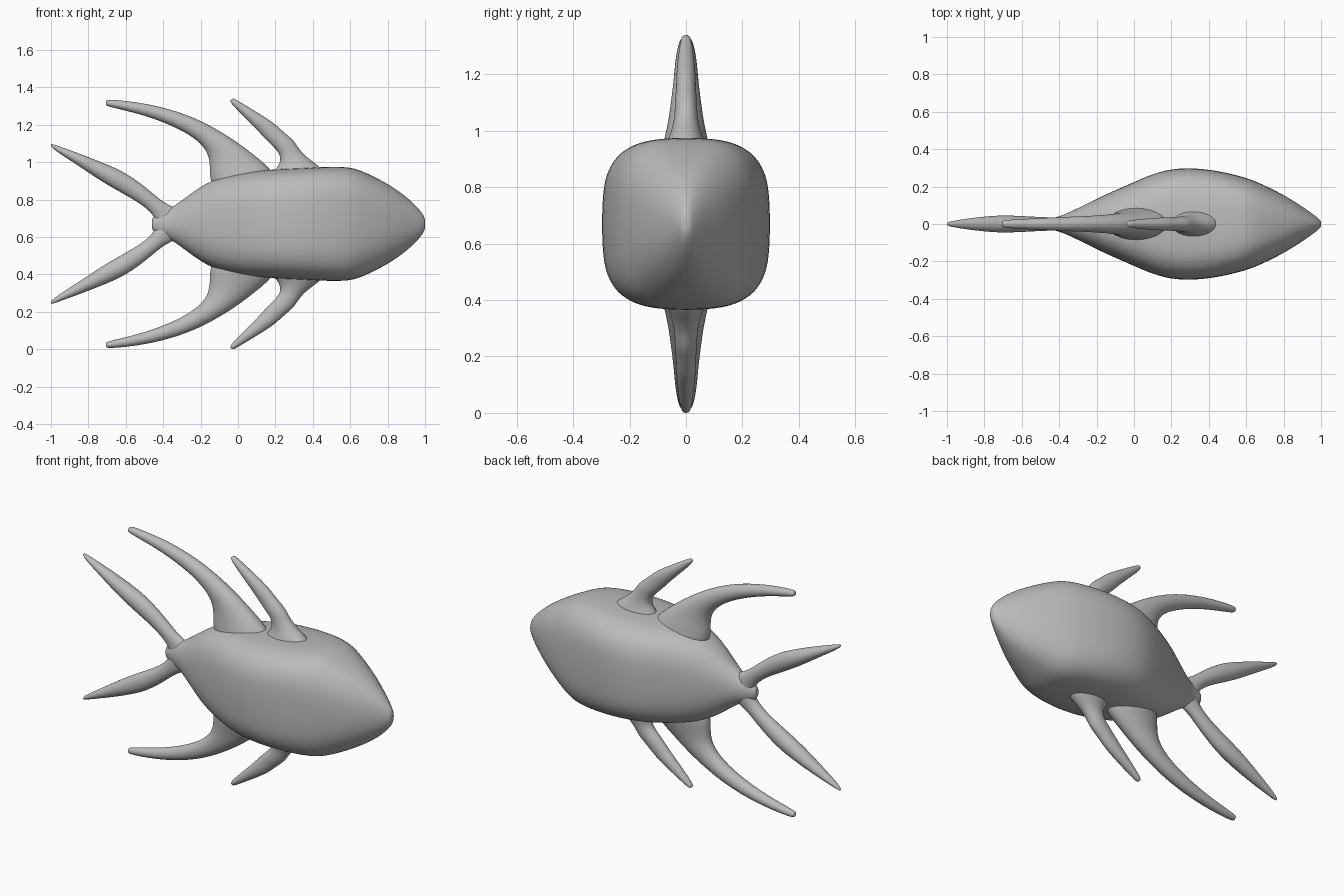
import bpy, bmesh, math
from mathutils import Vector

if "Cube" in bpy.data.objects:
    bpy.data.objects.remove(bpy.data.objects["Cube"])

MID = 0.67  # height of the long axis; the model mirrors above and below it

grey = bpy.data.materials.new("plain_grey")
grey.use_nodes = True
colour = (0.5, 0.5, 0.5, 1)
grey.diffuse_color = colour
grey.node_tree.nodes["Principled BSDF"].inputs["Base Color"].default_value = colour


def loft(name, rings):
    """Skin a list of point rings, close the ends and smooth the result."""
    bm = bmesh.new()
    loops = [[bm.verts.new(p) for p in ring] for ring in rings]
    n = len(loops[0])
    for a, b in zip(loops, loops[1:]):
        for i in range(n):
            j = (i + 1) % n
            bm.faces.new((a[i], a[j], b[j], b[i]))
    for ring in (loops[0], loops[-1]):
        centre = bm.verts.new(sum((v.co for v in ring), Vector()) / n)
        for i in range(n):
            bm.faces.new((ring[i], ring[(i + 1) % n], centre))
    bmesh.ops.recalc_face_normals(bm, faces=bm.faces)
    mesh = bpy.data.meshes.new(name)
    bm.to_mesh(mesh)
    bm.free()
    mesh.materials.append(grey)
    mesh.polygons.foreach_set("use_smooth", [True] * len(mesh.polygons))
    obj = bpy.data.objects.new(name, mesh)
    bpy.context.collection.objects.link(obj)
    sub = obj.modifiers.new("smooth", "SUBSURF")
    sub.levels = sub.render_levels = 2
    return obj


def body_ring(x, half_y, half_z, power, count=28):
    ring = []
    for i in range(count):
        a = 2 * math.pi * i / count
        c, s = math.cos(a), math.sin(a)
        y = math.copysign(abs(c) ** (2 / power), c) * half_y
        z = math.copysign(abs(s) ** (2 / power), s) * half_z
        ring.append((x, y, MID + z))
    return ring


def fin(name, sections, flip):
    """Each section: leading x, z, trailing x, z, half thickness."""
    rings = []
    for lx, lz, tx, tz, thick in sections:
        lead, trail = Vector((lx, 0, lz)), Vector((tx, 0, tz))
        centre, half = (lead + trail) / 2, (lead - trail) / 2
        ring = []
        for i in range(12):
            a = 2 * math.pi * i / 12
            p = centre + half * math.cos(a) * 1.03
            p.y = thick * math.sin(a) * 1.03
            if flip:
                p.z = 2 * MID - p.z
            ring.append(p)
        rings.append(ring)
    return loft(name, rings)


# Body: x, half width, half height, squareness
body = [
    (-0.46, 0.025, 0.04, 2), (-0.40, 0.04, 0.065, 2), (-0.34, 0.065, 0.095, 2),
    (-0.25, 0.11, 0.165, 2.2), (-0.15, 0.16, 0.235, 2.5), (0.0, 0.225, 0.275, 2.9),
    (0.18, 0.305, 0.293, 3.2), (0.4, 0.298, 0.303, 3.4), (0.58, 0.255, 0.31, 3.1),
    (0.66, 0.227, 0.288, 2.8), (0.8, 0.158, 0.218, 2.4), (0.9, 0.094, 0.148, 2.1),
    (0.97, 0.044, 0.08, 2), (1.0, 0.018, 0.035, 2),
]
loft("body", [body_ring(*row) for row in body])

# Long swept fins
long_fin = [
    (0.22, 0.89, -0.13, 0.84, 0.1), (0.18, 0.965, -0.155, 0.92, 0.085),
    (0.08, 1.045, -0.15, 1.0, 0.065), (-0.02, 1.12, -0.17, 1.07, 0.055),
    (-0.16, 1.205, -0.24, 1.135, 0.045), (-0.31, 1.27, -0.35, 1.195, 0.04),
    (-0.5, 1.318, -0.51, 1.255, 0.032), (-0.69, 1.337, -0.695, 1.297, 0.022),
    (-0.705, 1.33, -0.707, 1.305, 0.015),
]

# Short forward fins, slightly knobbly
short_fin = [
    (0.47, 0.95, 0.17, 0.93, 0.08), (0.42, 0.99, 0.205, 0.965, 0.06),
    (0.35, 1.04, 0.23, 1.01, 0.045), (0.315, 1.09, 0.22, 1.05, 0.04),
    (0.295, 1.12, 0.18, 1.09, 0.04), (0.24, 1.165, 0.14, 1.13, 0.035),
    (0.19, 1.213, 0.1, 1.175, 0.035), (0.1, 1.268, 0.045, 1.23, 0.03),
    (-0.01, 1.335, -0.035, 1.31, 0.02), (-0.03, 1.342, -0.043, 1.328, 0.012),
]

# Forked tail blades
tail_blade = [
    (-0.30, 0.73, -0.38, 0.6, 0.035), (-0.35, 0.765, -0.44, 0.67, 0.035),
    (-0.4, 0.785, -0.45, 0.72, 0.035), (-0.49, 0.865, -0.53, 0.785, 0.038),
    (-0.6, 0.945, -0.65, 0.85, 0.045), (-0.71, 0.993, -0.75, 0.91, 0.047),
    (-0.83, 1.04, -0.86, 0.985, 0.036), (-0.97, 1.09, -0.975, 1.06, 0.017),
    (-1.0, 1.1, -1.0, 1.083, 0.008),
]

for side, flip in (("upper", False), ("lower", True)):
    fin(side + "_long_fin", long_fin, flip)
    fin(side + "_short_fin", short_fin, flip)
    fin(side + "_tail_blade", tail_blade, flip)
